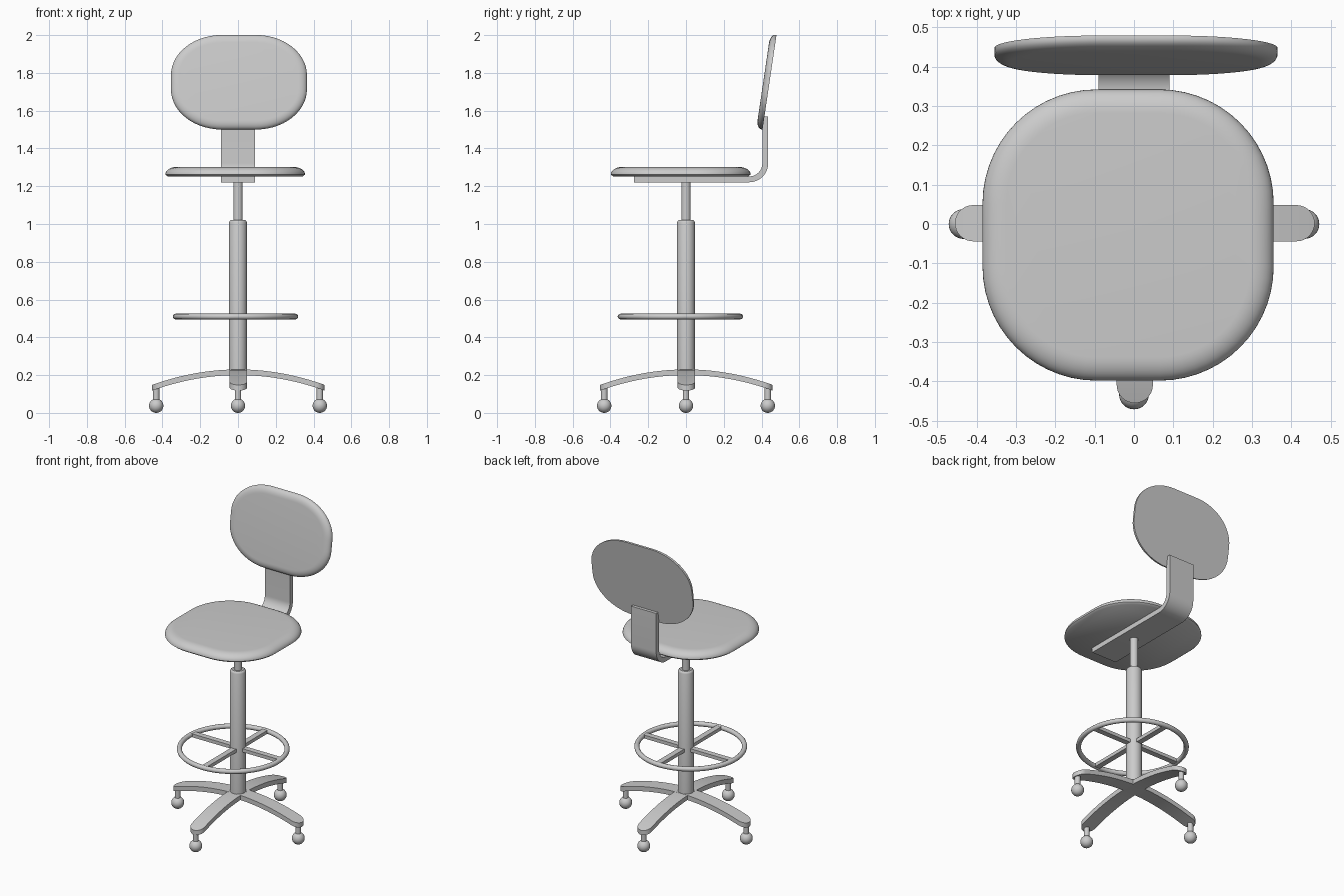
import bpy, bmesh, math
from math import sin, cos, pi

if "Cube" in bpy.data.objects:
    bpy.data.objects.remove(bpy.data.objects["Cube"])

grey = bpy.data.materials.new("plain grey")
grey.diffuse_color = (0.6, 0.6, 0.6, 1)
grey.use_nodes = True
grey.node_tree.nodes["Principled BSDF"].inputs["Base Color"].default_value = grey.diffuse_color


def finish(name, bm, angle=35):
    bmesh.ops.recalc_face_normals(bm, faces=bm.faces[:])
    me = bpy.data.meshes.new(name)
    bm.to_mesh(me)
    bm.free()
    me.materials.append(grey)
    ob = bpy.data.objects.new(name, me)
    bpy.context.collection.objects.link(ob)
    bpy.ops.object.select_all(action='DESELECT')
    ob.select_set(True)
    bpy.context.view_layer.objects.active = ob
    bpy.ops.object.shade_smooth_by_angle(angle=math.radians(angle))
    return ob


def loft(name, rings, angle=35):
    """Skin a list of closed rings and cap both ends."""
    bm = bmesh.new()
    vs = [[bm.verts.new(p) for p in r] for r in rings]
    n = len(vs[0])
    for a, b in zip(vs, vs[1:]):
        for i in range(n):
            j = (i + 1) % n
            bm.faces.new((a[i], a[j], b[j], b[i]))
    bm.faces.new(vs[0])
    bm.faces.new(vs[-1])
    return finish(name, bm, angle)


def rounded_outline(hx, hy, rx, ry, h, seg=14):
    pts = []
    for q, (sx, sy) in enumerate([(1, 1), (-1, 1), (-1, -1), (1, -1)]):
        for i in range(seg + 1):
            a = q * pi / 2 + i / seg * pi / 2
            pts.append((sx * (hx - rx) + rx * cos(a), sy * (hy - ry) + ry * sin(a), h))
    return pts


def cushion(name, hx, hy, rx, ry, lip, thick, inset, under):
    """Pad with a flat underside and a softly rounded upper edge."""
    steps = [(under, 0), (0, lip)]
    for i in range(1, 9):
        a = i / 8 * pi / 2
        steps.append((inset * (1 - cos(a)), lip + (thick - lip) * sin(a)))
    return loft(name, [rounded_outline(hx - d, hy - d, rx - d, ry - d, h)
                       for d, h in steps], 40)


def lathe(name, profile, x=0, y=0, seg=32):
    return loft(name, [[(x + r * cos(2 * pi * i / seg), y + r * sin(2 * pi * i / seg), z)
                        for i in range(seg)] for r, z in profile])


# seat pad
seat = cushion("seat", 0.37, 0.37, 0.29, 0.29, 0.010, 0.050, 0.06, 0.012)
seat.location = (-0.015, -0.028, 1.252)

# backrest pad, leaning backwards, soft side facing the front
tilt = math.atan2(0.074, 0.5)
back = cushion("backrest", 0.36, 0.2525, 0.27, 0.215, 0.006, 0.033, 0.045, 0.0)
back.rotation_euler = (pi / 2 - tilt, 0, 0)
back.location = (0.005, 0.442, 1.75)

# bent bracket joining seat and backrest
outer, inner = [(-0.275, 1.221)], [(-0.275, 1.253)]
cy, cz, r = 0.335, 1.321, 0.10
for i in range(13):
    a = -pi / 2 + i / 12 * pi / 2
    outer.append((cy + r * cos(a), cz + r * sin(a)))
    inner.append((cy + (r - 0.031) * cos(a), cz + (r - 0.031) * sin(a)))
outer.append((0.435, 1.57))
inner.append((0.404, 1.57))
loft("back_bracket", [[(-0.09, *o), (0.09, *o), (0.09, *i), (-0.09, *i)]
                      for o, i in zip(outer, inner)])

# gas lift rod and column
lathe("lift_rod", [(0.025, 0.95), (0.025, 1.23)])
lathe("column", [(0.047, 0.21), (0.047, 1.008), (0.044, 1.016), (0.037, 1.021)])

# foot ring
RX, RY, RZ, RM, RT = -0.013, -0.030, 0.51, 0.317, 0.015
bm = bmesh.new()
N, M = 64, 12
grid = [[bm.verts.new((RX + (RM + RT * cos(v)) * cos(u), RY + (RM + RT * cos(v)) * sin(u),
                       RZ + RT * sin(v)))
         for v in [2 * pi * j / M for j in range(M)]]
        for u in [2 * pi * i / N for i in range(N)]]
for i in range(N):
    for j in range(M):
        a, b = grid[i], grid[(i + 1) % N]
        k = (j + 1) % M
        bm.faces.new((a[j], b[j], b[k], a[k]))
finish("foot_ring", bm, 60)


# flat spokes crossing at the column
def box(name, centre, size):
    bm = bmesh.new()
    bmesh.ops.create_cube(bm, size=1)
    for v in bm.verts:
        v.co = [c + s * p for c, s, p in zip(centre, size, v.co)]
    finish(name, bm)


box("spoke_side_to_side", (RX, 0, RZ), (2 * RM, 0.036, 0.022))
box("spoke_front_to_back", (0, RY, RZ), (0.036, 2 * RM, 0.022))

# two arched base bars with rounded ends, making four legs
L, W = 0.457, 0.046
us = [-L + W * (1 - cos(i / 8 * pi / 2)) for i in range(9)]
us += [-(L - W) + (2 * (L - W)) * i / 24 for i in range(1, 24)]
us += [-u for u in us[8::-1]]
for name, turn in (("base_bar_side_to_side", 0), ("base_bar_front_to_back", pi / 2)):
    rings = []
    for u in us:
        e = max(0, abs(u) - (L - W))
        w = max(0.002, math.sqrt(max(0, W * W - e * e)))
        z = 0.23 - 0.082 * (u / L) ** 2
        rings.append([(u, -w, z), (u, w, z), (u, w, z - 0.03), (u, -w, z - 0.03)])
    bar = loft(name, rings)
    bar.rotation_euler.z = turn
    bar.location = (0.002, 0.002, 0)

# caster stems and balls
for i, side in enumerate(("right", "back", "left", "front")):
    x, y = 0.433 * cos(i * pi / 2), 0.433 * sin(i * pi / 2)
    lathe("caster_stem_" + side, [(0.017, 0.05), (0.017, 0.14)], x, y, 20)
    ball = [(max(0.0005, 0.038 * sin(pi * k / 14)), 0.038 - 0.038 * cos(pi * k / 14))
            for k in range(15)]
    lathe("caster_ball_" + side, ball, x, y, 24)
